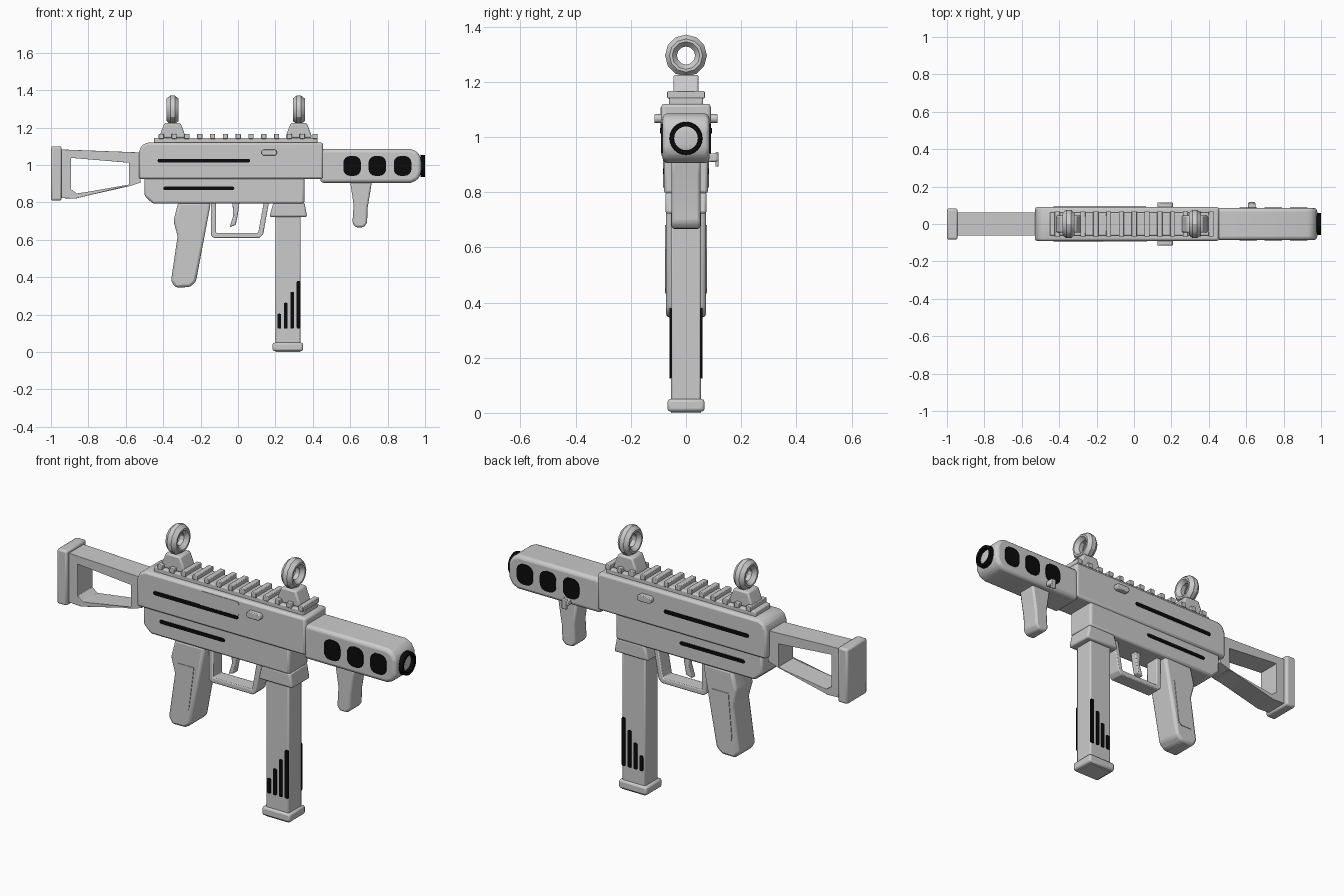
import bpy, bmesh, math

if "Cube" in bpy.data.objects:
    bpy.data.objects.remove(bpy.data.objects["Cube"])


def material(name, value):
    m = bpy.data.materials.new(name)
    m.diffuse_color = (value, value, value, 1)
    m.use_nodes = True
    m.node_tree.nodes["Principled BSDF"].inputs["Base Color"].default_value = m.diffuse_color
    return m


GREY = material("light grey", 0.6)
BLACK = material("black", 0.003)


def finish(name, bm, mat, bevel=0.0, segments=2):
    bmesh.ops.recalc_face_normals(bm, faces=bm.faces)
    mesh = bpy.data.meshes.new(name)
    bm.to_mesh(mesh)
    bm.free()
    mesh.materials.append(mat)
    ob = bpy.data.objects.new(name, mesh)
    bpy.context.collection.objects.link(ob)
    if bevel:
        mod = ob.modifiers.new("bevel", 'BEVEL')
        mod.width, mod.segments = bevel, segments
        mod.limit_method, mod.angle_limit = 'ANGLE', math.radians(25)
    bpy.ops.object.select_all(action='DESELECT')
    ob.select_set(True)
    bpy.context.view_layer.objects.active = ob
    bpy.ops.object.shade_smooth_by_angle(angle=math.radians(30))
    return ob


def prism(name, pts, y0, y1, mat=GREY, bevel=0.0, segments=2):
    """Side profile (x, z) extruded across y."""
    bm = bmesh.new()
    a = [bm.verts.new((x, y0, z)) for x, z in pts]
    b = [bm.verts.new((x, y1, z)) for x, z in pts]
    bm.faces.new(a)
    bm.faces.new(b[::-1])
    for i in range(len(pts)):
        j = (i + 1) % len(pts)
        bm.faces.new((a[i], b[i], b[j], a[j]))
    return finish(name, bm, mat, bevel, segments)


def box(name, x0, x1, y0, y1, z0, z1, mat=GREY, bevel=0.0):
    return prism(name, [(x0, z0), (x1, z0), (x1, z1), (x0, z1)], y0, y1, mat, bevel)


def frame(name, outer, inner, half, bevel):
    """Closed frame between two matching side profiles."""
    bm = bmesh.new()
    loops = [[bm.verts.new((x, y, z)) for x, z in p]
             for p, y in ((outer, -half), (outer, half), (inner, half), (inner, -half))]
    n = len(outer)
    for k in range(4):
        for i in range(n):
            p, q, j = loops[k], loops[(k + 1) % 4], (i + 1) % n
            bm.faces.new((p[i], p[j], q[j], q[i]))
    return finish(name, bm, GREY, bevel)


def ring(name, cx, cz, profile, sides, mat=GREY):
    """Closed (x, radius) profile revolved about the x direction."""
    bm = bmesh.new()
    loops = []
    for s in range(sides):
        t = 2 * math.pi * s / sides
        loops.append([bm.verts.new((cx + x, r * math.sin(t), cz + r * math.cos(t))) for x, r in profile])
    n = len(profile)
    for s in range(sides):
        p, q = loops[s], loops[(s + 1) % sides]
        for i in range(n):
            j = (i + 1) % n
            bm.faces.new((p[i], p[j], q[j], q[i]))
    return finish(name, bm, mat)


def rounded(x0, x1, z0, z1, r, steps=4):
    """Rounded rectangle profile."""
    pts = []
    for cx, cz, a in ((x1 - r, z1 - r, 0), (x0 + r, z1 - r, 90), (x0 + r, z0 + r, 180), (x1 - r, z0 + r, 270)):
        for k in range(steps + 1):
            t = math.radians(a + 90 * k / steps)
            pts.append((cx + r * math.cos(t), cz + r * math.sin(t)))
    return pts


def both_sides(name, pts, depth, mat, out=0.004, inset=0.004):
    """Thin plates on the two flanks of a part of half width depth."""
    for side, s in (("front", -1), ("back", 1)):
        prism(side + "_" + name, pts, s * (depth - inset), s * (depth + out), mat)


# Receiver
prism("upper_receiver", [(-.53, .925), (.455, .925), (.455, 1.12), (-.485, 1.12), (-.515, 1.105), (-.53, 1.07)],
      -.09, .09, bevel=.012)
prism("lower_receiver", [(-.5, .94), (-.5, .835), (-.455, .793), (.355, .793), (.355, .94)],
      -.08, .08, bevel=.012)
both_sides("upper_slot", rounded(-.43, .065, 1.013, 1.033, .009, 2), .09, BLACK)
both_sides("lower_slot", rounded(-.4, -.02, .866, .885, .009, 2), .08, BLACK)
prism("ejection_cover", rounded(-.165, .07, 1.03, 1.107, .018), -.093, -.088)
for s in (-1, 1):
    prism("selector_button", rounded(.125, .208, 1.05, 1.083, .015, 3), s * .085, s * .115, bevel=.005)

# Shroud with vents and muzzle
prism("barrel_shroud", [(.44, .905), (.925, .905), (.96, .92), (.98, .955), (.98, 1.035),
                        (.96, 1.07), (.925, 1.085), (.44, 1.085)], -.085, .085, bevel=.018, segments=3)
for x in (.61, .745, .88):
    both_sides("shroud_vent", rounded(x - .047, x + .047, .942, 1.048, .036), .085, BLACK)
ring("muzzle_ring", .98, .995, [(-.005, .043), (-.005, .06), (.02, .058), (.02, .043)], 24, BLACK)

# Catch on the back of the shroud
box("catch_pin", .61, .65, .08, .115, .91, .94, bevel=.006)
box("catch_lever", .615, .645, .106, .118, .892, .945, bevel=.004)

# Top rail
box("rail", -.45, .425, -.062, .062, 1.115, 1.145, bevel=.006)
for i in range(13):
    x = -.41 + i * .0685
    box("rail_tooth", x - .014, x + .014, -.068, .068, 1.14, 1.166, bevel=.003)

# Sights
for x in (-.35, .325):
    prism("sight_base", [(x - .072, 1.145), (x + .072, 1.145), (x + .06, 1.18), (x + .042, 1.225),
                         (x - .042, 1.225), (x - .06, 1.18)], -.046, .046, bevel=.008)
    ring("sight_ring", x, 1.295, [(-.032, .06), (-.012, .076), (.012, .076), (.032, .06),
                                  (.032, .05), (.012, .033), (-.012, .033), (-.032, .05)], 12)

# Stock
frame("stock_frame",
      [(-.945, 1.083), (-.52, 1.067), (-.52, .905), (-.87, .82), (-.945, .823)],
      [(-.893, 1.038), (-.582, 1.012), (-.582, .888), (-.862, .848), (-.893, .87)], .062, .007)
box("butt_plate", -1, -.943, -.083, .083, .81, 1.1, bevel=.01)

# Pistol grip
prism("grip", [(-.32, .8), (-.145, .8), (-.225, .375), (-.258, .347), (-.335, .345), (-.358, .38),
               (-.323, .62), (-.345, .7)], -.073, .073, bevel=.014)
both_sides("grip_panel", [(-.3, .68), (-.205, .68), (-.235, .45), (-.25, .433), (-.315, .433), (-.32, .45)],
           .073, GREY, .003)

# Trigger and guard
prism("trigger_guard", [(-.145, .8), (-.145, .625), (-.13, .61), (.115, .61), (.135, .63), (.165, .8), (.138, .8),
                        (.108, .637), (-.118, .637), (-.118, .8)], -.04, .04, bevel=.005)
prism("trigger", [(-.03, .8), (.008, .8), (0, .74), (-.012, .68), (-.045, .668), (-.025, .73)],
      -.018, .018, bevel=.005)

# Magazine
prism("magazine_well", [(.19, .8), (.355, .8), (.37, .722), (.168, .722)], -.075, .075, bevel=.01)
box("magazine", .2, .335, -.055, .055, .03, .74, bevel=.008)
box("magazine_foot", .185, .348, -.067, .067, .005, .05, bevel=.01)
box("magazine_cap", .2, .335, -.055, .055, 0, .02)
for i in range(4):
    x = .221 + .0343 * i
    both_sides("magazine_stripe", rounded(x - .01, x + .01, .125, .205 + .0585 * i, .006, 2), .055, BLACK)

# Front grip
prism("front_grip", [(.598, .92), (.717, .92), (.708, .86), (.693, .77), (.69, .69), (.672, .667), (.627, .667),
                     (.612, .69), (.618, .79)], -.052, .052, bevel=.01)
